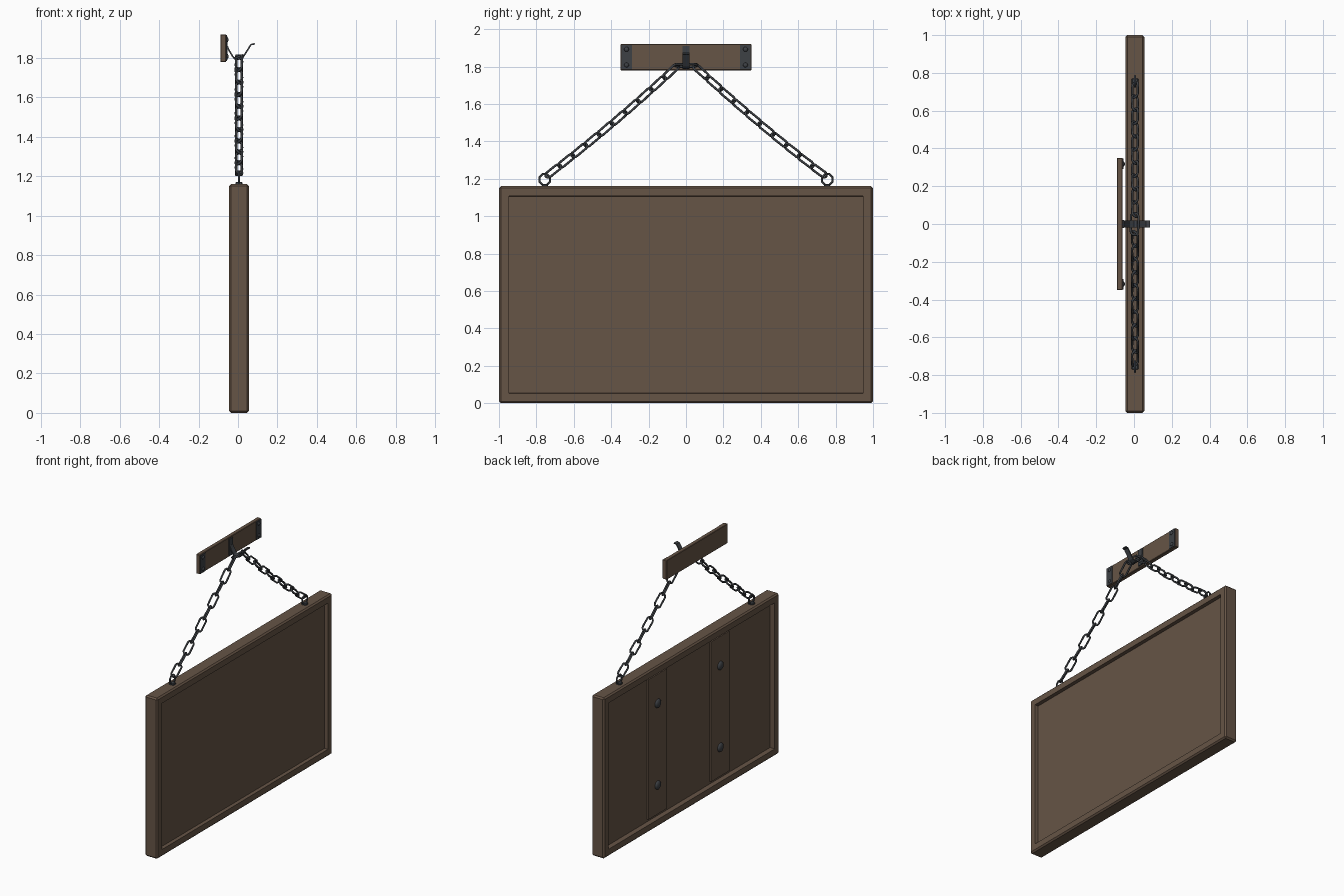
import bpy, bmesh, math
from mathutils import Vector, Matrix

if "Cube" in bpy.data.objects:
    bpy.data.objects.remove(bpy.data.objects["Cube"])


def material(name, rgb):
    m = bpy.data.materials.new(name)
    m.diffuse_color = (*rgb, 1)
    m.use_nodes = True
    m.node_tree.nodes["Principled BSDF"].inputs["Base Color"].default_value = m.diffuse_color
    return m


WOOD = material("brown_wood", (0.133, 0.089, 0.061))
IRON = material("dark_iron", (0.047, 0.052, 0.059))


def finish(bm, name, mat, smooth=False):
    bmesh.ops.recalc_face_normals(bm, faces=bm.faces)
    me = bpy.data.meshes.new(name)
    for f in bm.faces:
        f.smooth = smooth
    bm.to_mesh(me)
    bm.free()
    me.materials.append(mat)
    ob = bpy.data.objects.new(name, me)
    bpy.context.collection.objects.link(ob)
    return ob


def box_bm(lo, hi, bevel=0):
    lo, hi = Vector(lo), Vector(hi)
    bm = bmesh.new()
    bmesh.ops.create_cube(bm, size=1, matrix=Matrix.Translation((lo + hi) / 2) @ Matrix.Diagonal((*(hi - lo), 1)))
    if bevel:
        bmesh.ops.bevel(bm, geom=bm.edges[:], offset=bevel, segments=1, affect='EDGES')
    return bm


def box(name, lo, hi, mat, bevel=0):
    return finish(box_bm(lo, hi, bevel), name, mat)


def dome(name, center, r, height, direction):
    # flattened half ball whose flat side sits on a surface facing +x or -x
    bm = bmesh.new()
    bmesh.ops.create_uvsphere(bm, u_segments=12, v_segments=8, radius=r)
    bmesh.ops.bisect_plane(bm, geom=bm.verts[:] + bm.edges[:] + bm.faces[:],
                           plane_co=(0, 0, -0.001), plane_no=(0, 0, 1), clear_inner=True)
    m = Matrix.Translation(center) @ Matrix.Rotation(direction * math.pi / 2, 4, 'Y') @ Matrix.Diagonal((1, 1, height / r, 1))
    bm.transform(m)
    return finish(bm, name, IRON, True)


def link(name, center, axis, roll, half_len, half_wid, wire, n=14, m=6):
    # stadium shaped loop of round wire, long direction along axis
    bm = bmesh.new()
    straight = half_len - half_wid
    rings = []
    for i in range(n):
        a = 2 * math.pi * (i + 0.5) / n
        out = Vector((math.cos(a), math.sin(a), 0))
        c = out * half_wid + Vector((math.copysign(straight, out.x), 0, 0))
        rings.append([bm.verts.new(c + wire * (out * math.cos(b) + Vector((0, 0, math.sin(b)))))
                      for b in (2 * math.pi * k / m for k in range(m))])
    for i in range(n):
        p, q = rings[i], rings[(i + 1) % n]
        for k in range(m):
            bm.faces.new((p[k], q[k], q[(k + 1) % m], p[(k + 1) % m]))
    x = Vector(axis).normalized()
    z = Vector((1, 0, 0))
    y = z.cross(x)
    rot = Matrix((x, y, z)).transposed().to_4x4()
    bm.transform(Matrix.Translation(center) @ rot @ Matrix.Rotation(roll, 4, 'X'))
    return finish(bm, name, IRON, True)


# sign board with a recessed panel on both faces
bm = box_bm((-0.045, -1, 0), (0.055, 1, 1.16), 0.01)
for sign, depth in ((1, 0.025), (-1, 0.035)):
    f = max(bm.faces, key=lambda g: sign * g.calc_center_median().x)
    bmesh.ops.inset_individual(bm, faces=[f], thickness=0.06)
    bmesh.ops.inset_individual(bm, faces=[f], thickness=0.003, depth=-depth)
finish(bm, "sign_board", WOOD)

# back cleats with round bolts
for s in (-1, 1):
    box("back_cleat", (-0.024, s * 0.357 - 0.105, 0.075), (-0.005, s * 0.357 + 0.105, 1.085), WOOD)
    for z in (0.285, 0.875):
        dome("cleat_bolt", (-0.024, s * 0.357, z), 0.032, 0.016, -1)

# wall plank with end plates and screws
box("wall_plank", (-0.09, -0.35, 1.78), (-0.06, 0.35, 1.92), WOOD, 0.003)
for s in (-1, 1):
    box("plank_end_plate", (-0.062, s * 0.318 - 0.028, 1.784), (-0.056, s * 0.318 + 0.028, 1.916), IRON)
    for z in (1.808, 1.892):
        dome("plank_screw", (-0.056, s * 0.318, z), 0.013, 0.008, 1)

# bent strap hook
box("hook_plate", (-0.062, -0.02, 1.79), (-0.053, 0.02, 1.91), IRON)
path = [(-0.055, 1.86), (-0.045, 1.838), (-0.025, 1.805), (0, 1.792), (0.025, 1.803),
        (0.045, 1.835), (0.066, 1.868), (0.085, 1.872)]
bm = bmesh.new()
rows = []
for i, (x, z) in enumerate(path):
    a, b = path[max(i - 1, 0)], path[min(i + 1, len(path) - 1)]
    t = Vector((b[0] - a[0], 0, b[1] - a[1])).normalized()
    nrm = Vector((-t.z, 0, t.x)) * 0.004
    p = Vector((x, 0, z))
    w = Vector((0, 0.018, 0))
    rows.append([bm.verts.new(v) for v in (p + nrm - w, p + nrm + w, p - nrm + w, p - nrm - w)])
for p, q in zip(rows, rows[1:]):
    for k in range(4):
        bm.faces.new((p[k], q[k], q[(k + 1) % 4], p[(k + 1) % 4]))
bm.faces.new(rows[0])
bm.faces.new(rows[-1])
finish(bm, "strap_hook", IRON)

# screw eyes and the two chain runs
LINKS = 10
for s in (-1, 1):
    box("eye_base", (-0.013, s * 0.755 - 0.016, 1.155), (0.023, s * 0.755 + 0.016, 1.172), IRON, 0.004)
    link("screw_eye", (0.005, s * 0.755, 1.196), (0, 1, 0), 0, 0.031, 0.031, 0.006, 8)
    pts = []
    for i in range(LINKS + 1):
        t = i / LINKS
        pts.append(Vector((0.005, s * (0.745 - 0.70 * t), 1.215 + 0.59 * t - 0.06 * t * (1 - t))))
    for i in range(LINKS):
        d = pts[i + 1] - pts[i]
        link("chain_link", (pts[i] + pts[i + 1]) / 2, d, math.radians(45 if i % 2 else -45),
             d.length / 2 + 0.006, 0.022, 0.0065)
# link resting over the hook
link("chain_top_link", (0.003, 0, 1.806), (0, 1, 0), math.radians(70), 0.058, 0.022, 0.0065)
